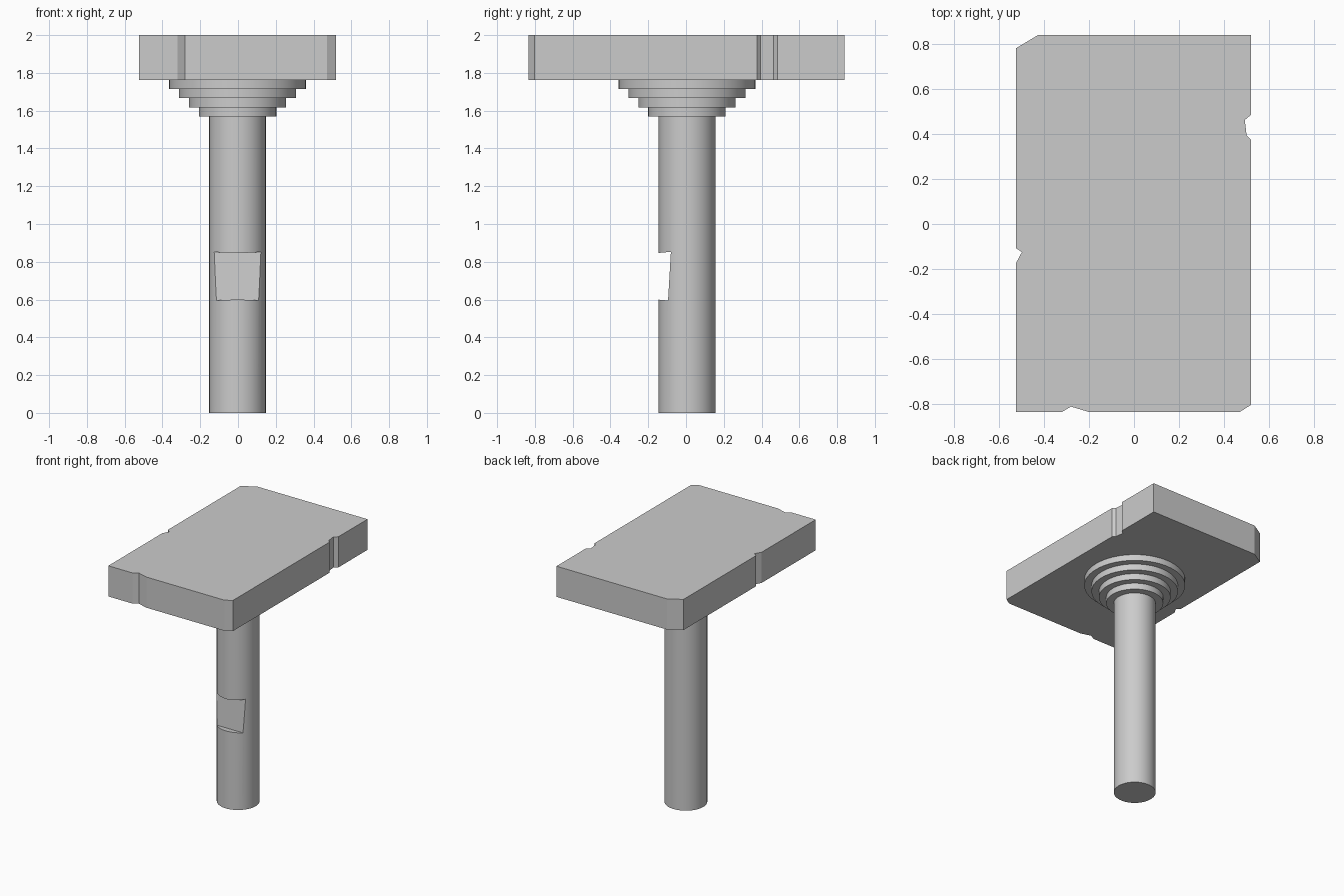
import bpy, bmesh, math

if "Cube" in bpy.data.objects:
    bpy.data.objects.remove(bpy.data.objects["Cube"])

CX, CY = -0.0025, 0.005  # stem axis


def finish(name, bm):
    bmesh.ops.recalc_face_normals(bm, faces=bm.faces)
    me = bpy.data.meshes.new(name)
    bm.to_mesh(me)
    bm.free()
    ob = bpy.data.objects.new(name, me)
    bpy.context.collection.objects.link(ob)
    return ob


def prism(name, points, offset):
    """Extrude a closed 3D outline along an offset."""
    bm = bmesh.new()
    face = bm.faces.new([bm.verts.new(p) for p in points])
    new = bmesh.ops.extrude_face_region(bm, geom=[face], use_keep_orig=True)["geom"]
    verts = [v for v in new if isinstance(v, bmesh.types.BMVert)]
    bmesh.ops.translate(bm, verts=verts, vec=offset)
    return finish(name, bm)


def lathe(name, profile, sides=64):
    """Revolve (radius, z) points into a solid with flat end caps."""
    bm = bmesh.new()
    rings = [[bm.verts.new((CX + r * math.cos(2 * math.pi * i / sides),
                            CY + r * math.sin(2 * math.pi * i / sides), z))
              for i in range(sides)] for r, z in profile]
    for a, b in zip(rings, rings[1:]):
        for i in range(sides):
            j = (i + 1) % sides
            bm.faces.new((a[i], a[j], b[j], b[i]))
    bm.faces.new(rings[0])
    bm.faces.new(rings[-1])
    return finish(name, bm)


# Head slab with chipped corners and edge nicks
outline = [(-0.525, 0.78), (-0.425, 0.84), (0.52, 0.84), (0.52, 0.485),
           (0.492, 0.462), (0.50, 0.395), (0.52, 0.375), (0.52, -0.803),
           (0.47, -0.835), (-0.20, -0.835), (-0.28, -0.811), (-0.32, -0.835),
           (-0.525, -0.835), (-0.525, -0.175), (-0.498, -0.125), (-0.525, -0.107)]
prism("head_slab", [(x, y, 1.763) for x, y in outline], (0, 0, 0.237))

# Round stem flaring through stepped collars
profile = [(0.15, 0), (0.15, 1.568)]
for i, r in enumerate((0.205, 0.257, 0.31, 0.362)):
    profile += [(r, 1.568 + 0.049 * i), (r, 1.568 + 0.049 * (i + 1))]
profile[-1] = (0.362, 1.763)
stem = lathe("stem", profile)

# Slanted notch cut into the front of the stem
notch = [(-0.3, 0.613), (-0.095, 0.595), (-0.08, 0.853), (-0.3, 0.832)]
cutter = prism("notch_cutter", [(-0.3, y, z) for y, z in notch], (0.6, 0, 0))
cutter.hide_render = True
mod = stem.modifiers.new("notch", "BOOLEAN")
mod.operation = "DIFFERENCE"
mod.solver = "EXACT"
mod.object = cutter
bpy.context.view_layer.objects.active = stem
stem.select_set(True)
bpy.ops.object.modifier_apply(modifier=mod.name)
bpy.data.objects.remove(cutter)
bpy.ops.object.shade_smooth_by_angle(angle=math.radians(30))
